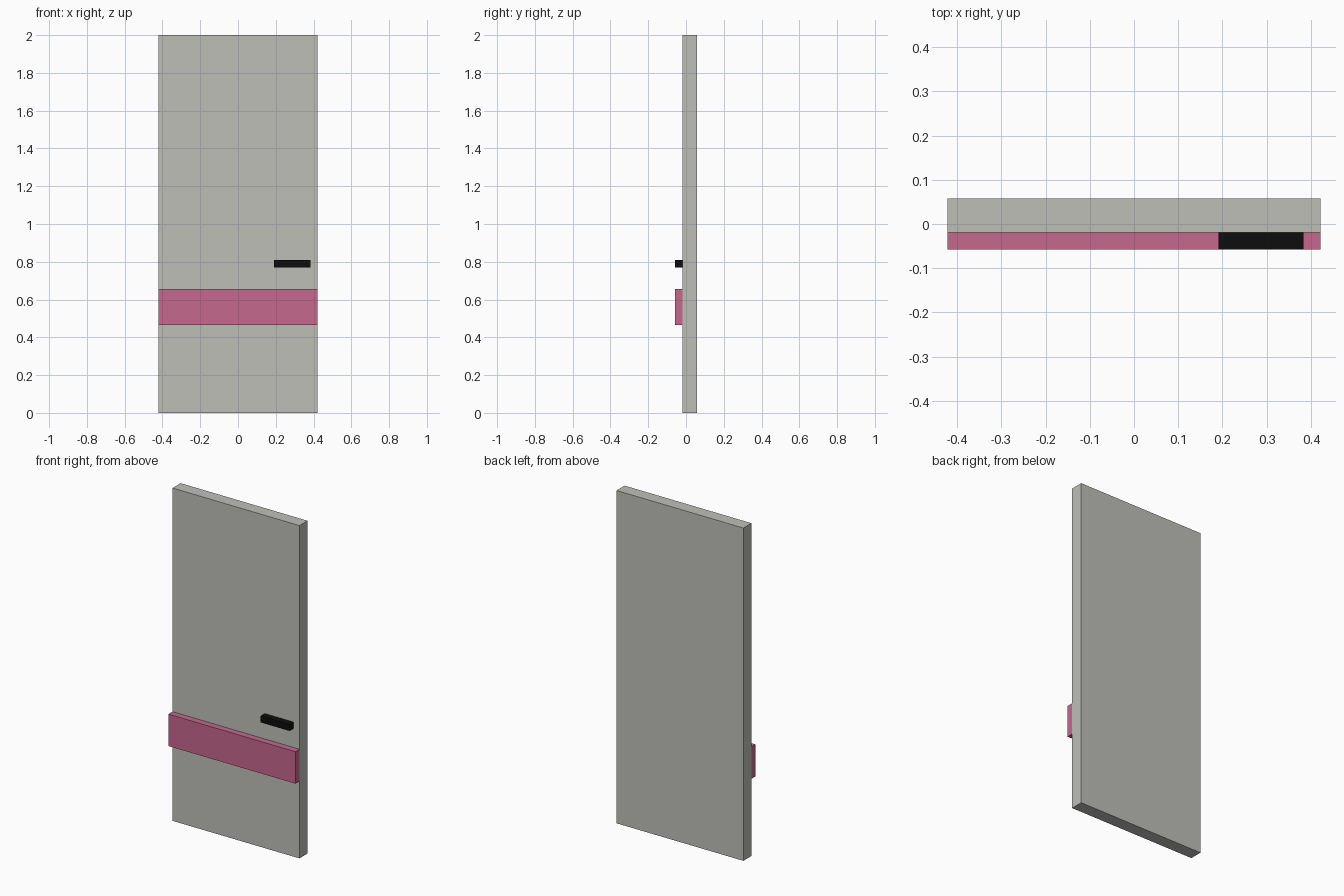
import bpy

if "Cube" in bpy.data.objects:
    bpy.data.objects.remove(bpy.data.objects["Cube"])


def material(name, rgb):
    m = bpy.data.materials.new(name)
    m.diffuse_color = (*rgb, 1.0)
    m.use_nodes = True
    m.node_tree.nodes["Principled BSDF"].inputs["Base Color"].default_value = m.diffuse_color
    return m


def box(name, lo, hi, mat):
    """Box spanning two opposite corners."""
    centre = [(a + b) / 2 for a, b in zip(lo, hi)]
    bpy.ops.mesh.primitive_cube_add(size=1, location=centre)
    ob = bpy.context.object
    ob.name = name
    ob.scale = [b - a for a, b in zip(lo, hi)]
    bpy.ops.object.transform_apply(location=False, rotation=False, scale=True)
    ob.data.materials.append(mat)
    return ob


grey = material("warm_grey", (0.52, 0.52, 0.485))
pink = material("dusty_pink", (0.56, 0.14, 0.265))
black = material("black", (0.004, 0.004, 0.004))

W = 0.422        # half width of the door
FRONT = -0.019   # front face of the door panel
DEPTH = 0.0575   # half of the overall depth

# Door panel
box("door_panel", (-W, FRONT, 0), (W, DEPTH, 2), grey)
# Raised band across the front
box("front_band", (-W, -DEPTH, 0.464), (W, FRONT, 0.656), pink)
# Handle bar above the band
box("handle", (0.191, -DEPTH, 0.77), (0.383, FRONT, 0.809), black)
